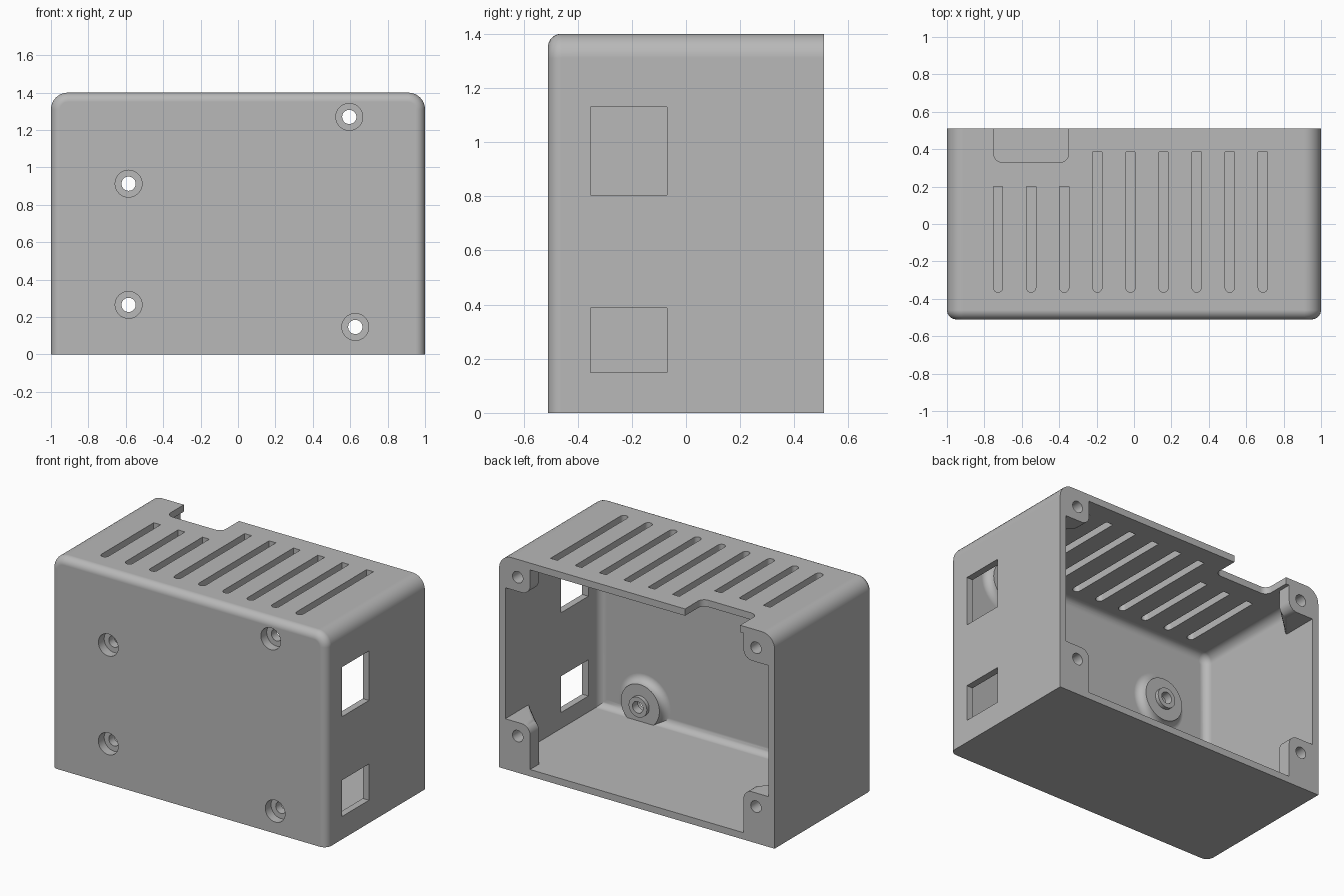
import bpy, bmesh
from math import sin, cos, pi

cube = bpy.data.objects.get("Cube")
if cube:
    bpy.data.objects.remove(cube)

WALL = 0.045
BACK = 0.51


def loft(name, rings):
    """Solid skinned through matching rings of points, capped at both ends."""
    bm = bmesh.new()
    loops = [[bm.verts.new(p) for p in ring] for ring in rings]
    for a, b in zip(loops, loops[1:]):
        for i in range(len(a)):
            j = (i + 1) % len(a)
            bm.faces.new((a[i], a[j], b[j], b[i]))
    bm.faces.new(loops[0])
    bm.faces.new(loops[-1])
    bmesh.ops.recalc_face_normals(bm, faces=bm.faces)
    mesh = bpy.data.meshes.new(name)
    bm.to_mesh(mesh)
    bm.free()
    obj = bpy.data.objects.new(name, mesh)
    bpy.context.collection.objects.link(obj)
    return obj


def arc(cx, cy, r, start, end, n=8):
    return [(cx + r * cos(start + (end - start) * i / n),
             cy + r * sin(start + (end - start) * i / n)) for i in range(n + 1)]


def cut(target, tool):
    """Subtract the tool from the target and delete the tool."""
    tool.hide_render = True
    mod = target.modifiers.new("cut", 'BOOLEAN')
    mod.operation, mod.solver, mod.object = 'DIFFERENCE', 'EXACT', tool
    bpy.context.view_layer.objects.active = target
    bpy.ops.object.modifier_apply(modifier=mod.name)
    bpy.data.objects.remove(tool)


def case_ring(y, half, bottom, top, r):
    """Upright section with two rounded top corners."""
    pts = [(-half, bottom), (half, bottom)]
    pts += arc(half - r, top - r, r, 0, pi / 2)
    pts += arc(r - half, top - r, r, pi / 2, pi)
    return [(x, y, z) for x, z in pts]


def case_body(name, front, back, half, bottom, top, r, fillet, lift):
    """Extruded section with a rounded front edge."""
    rings = []
    for i in range(9):
        t = pi / 2 * i / 8
        d = fillet * (1 - sin(t))
        y = front + fillet * (1 - cos(t))
        rings.append(case_ring(y, half - d, bottom + d * lift, top - d, r - d))
    rings.append(case_ring(back, half, bottom, top, r))
    return loft(name, rings)


def lathe(name, x, z, profile, n=40):
    """Round solid about an axis along y, from (y, radius) pairs."""
    return loft(name, [[(px, y, pz) for px, pz in arc(x, z, r, 0, 2 * pi, n)[:-1]]
                       for y, r in profile])


def prism(name, pts, low, high):
    return loft(name, [[(x, y, z) for x, y in pts] for z in (low, high)])


# Outer body and the hollow inside it
case = case_body("electronics_case", -BACK, BACK, 1, 0, 1.4, 0.09, 0.05, 0)
cavity = case_body("cavity", -0.47, 0.6, 1 - WALL, WALL, 1.4 - WALL, 0.06, 0.05, 1)

# Corner screw posts, tapering forward into the side walls
for side in (-1, 1):
    for inner, outer, up in ((0.33, -0.1, 1), (1.19, 1.5, -1)):
        r = 0.06
        pts = [(1.1, outer), (1.1, inner)]
        pts += [(x, inner - up * (r - dz)) for x, dz in arc(0.775 + r, 0, r, pi / 2, pi)]
        pts += [(0.775, outer)]
        rings = [[(side * x, y, z) for x, z in pts] for y in (0.7, 0.42)]
        rings.append([(side * (0.97 + (x - 0.775) * 0.3), 0.24, z) for x, z in pts])
        cut(cavity, loft("corner_post", rings))

# Screw bosses on the inside of the front wall
screws = [(0.595, 1.27), (-0.585, 0.913), (-0.585, 0.265), (0.627, 0.147)]
for x, z in screws:
    flare = [(-0.47 + 0.05 * (1 - cos(pi / 2 * i / 6)),
              0.14 + 0.05 * (1 - sin(pi / 2 * i / 6))) for i in range(7)]
    profile = [(-0.49, 0.19)] + flare + [(-0.42, 0.066), (-0.395, 0.066)]
    cut(cavity, lathe("screw_boss", x, z, profile))

cut(case, cavity)

# Counterbored screw holes through the front
for x, z in screws:
    cut(case, lathe("screw_hole", x, z, [(-0.6, 0.072), (-0.45, 0.072),
                                         (-0.45, 0.038), (-0.3, 0.038)], 32))

# Blind holes in the corner posts
for x in (-0.865, 0.865):
    for z in (0.24, 1.283):
        cut(case, lathe("post_hole", x, z, [(0.4, 0.038), (0.6, 0.038)], 32))

# Ventilation slots in the top
for i in range(9):
    x = -0.727 + 0.177 * i
    end = 0.2 if i < 3 else 0.385
    pts = arc(x, -0.34, 0.025, pi, 2 * pi) + [(x + 0.025, end), (x - 0.025, end)]
    cut(case, prism("vent_slot", pts, 1.25, 1.5))

# Cable notch at the back of the top
r = 0.045
pts = [(-0.35, 0.6), (-0.75, 0.6)]
pts += arc(-0.75 + r, 0.33 + r, r, pi, 1.5 * pi)
pts += arc(-0.35 - r, 0.33 + r, r, 1.5 * pi, 2 * pi)
cut(case, prism("cable_notch", pts, 1.25, 1.5))

# Port windows in the side wall
for low, high in ((0.15, 0.388), (0.805, 1.13)):
    pts = [(0.9, -0.352), (1.1, -0.352), (1.1, -0.07), (0.9, -0.07)]
    cut(case, prism("port_window", pts, low, high))

# One plain grey plastic
grey = bpy.data.materials.new("grey_plastic")
grey.use_nodes = True
color = (0.48, 0.48, 0.48, 1)
grey.diffuse_color = color
grey.node_tree.nodes["Principled BSDF"].inputs["Base Color"].default_value = color
case.data.materials.clear()
case.data.materials.append(grey)
for face in case.data.polygons:
    face.material_index = 0

# Smooth fillets with crisp edges and flat panels
bpy.ops.object.select_all(action='DESELECT')
case.select_set(True)
bpy.context.view_layer.objects.active = case
bpy.ops.object.shade_smooth_by_angle(angle=pi / 6)
weighted = case.modifiers.new("flat_panels", 'WEIGHTED_NORMAL')
weighted.keep_sharp = True
